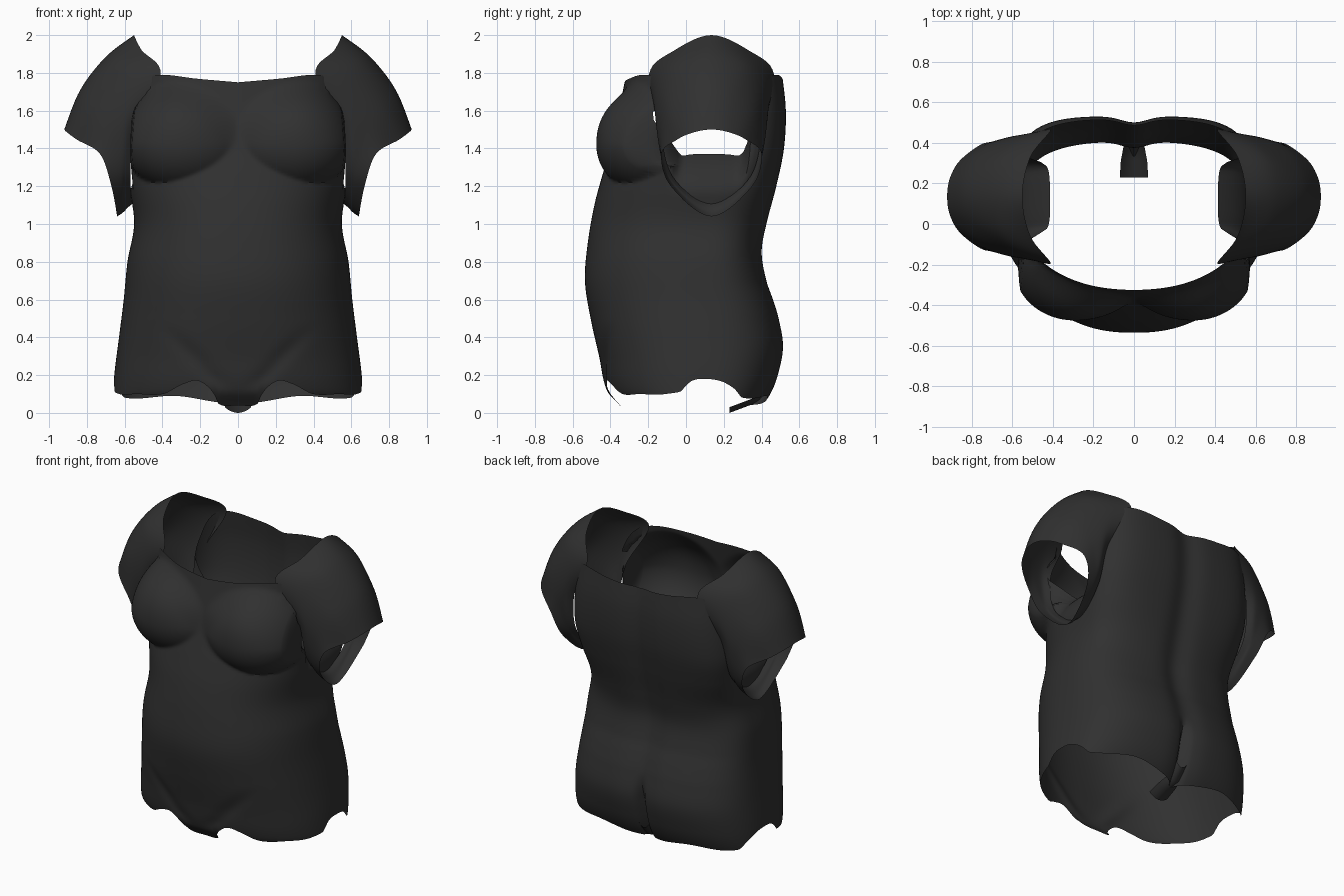
import bpy
import bmesh
import math
from mathutils import Vector

cube = bpy.data.objects.get("Cube")
if cube:
    bpy.data.objects.remove(cube, do_unlink=True)

fabric = bpy.data.materials.new("charcoal_fabric")
fabric.use_nodes = True
COLOUR = (0.03, 0.03, 0.03, 1)
fabric.diffuse_color = COLOUR
bsdf = fabric.node_tree.nodes["Principled BSDF"]
bsdf.inputs["Base Color"].default_value = COLOUR
bsdf.inputs["Roughness"].default_value = 0.8


def hermite(a, b, c, d, f):
    """Smooth spline between b and c."""
    return b + 0.5 * f * (c - a + f * (2 * a - 5 * b + 4 * c - d + f * (3 * (b - c) + d - a)))


def curve(table, u):
    """Smooth value at u through (position, value) pairs."""
    if u <= table[0][0]:
        return table[0][1]
    for i in range(len(table) - 1):
        (u0, a), (u1, b) = table[i], table[i + 1]
        if u <= u1:
            def slope(j):
                lo, hi = table[max(j - 1, 0)], table[min(j + 1, len(table) - 1)]
                return (hi[1] - lo[1]) / (hi[0] - lo[0])
            f, h = (u - u0) / (u1 - u0), u1 - u0
            return (a * (1 + 2 * f) * (1 - f) ** 2 + b * f * f * (3 - 2 * f)
                    + h * slope(i) * f * (1 - f) ** 2 - h * slope(i + 1) * f * f * (1 - f))
    return table[-1][1]


def smoothstep(lo, hi, u):
    f = min(max((u - lo) / (hi - lo), 0), 1)
    return f * f * (3 - 2 * f)


def soft_min(a, b, k):
    """Smaller value, with the join rounded over the width k."""
    h = min(max(.5 + .5 * (a - b) / k, 0), 1)
    return a + (b - a) * h - k * h * (1 - h)


def sheet(name, rows, closed):
    """Open surface through equal rows of points."""
    bm = bmesh.new()
    grid = [[bm.verts.new(p) for p in row] for row in rows]
    n = len(rows[0])
    for low, high in zip(grid, grid[1:]):
        for j in range(n if closed else n - 1):
            k = (j + 1) % n
            bm.faces.new((low[j], low[k], high[k], high[j]))
    mesh = bpy.data.meshes.new(name)
    bm.to_mesh(mesh)
    bm.free()
    mesh.materials.append(fabric)
    obj = bpy.data.objects.new(name, mesh)
    bpy.context.collection.objects.link(obj)
    bpy.ops.object.select_all(action="DESELECT")
    obj.select_set(True)
    bpy.context.view_layer.objects.active = obj
    bpy.ops.object.shade_smooth_by_angle(angle=math.radians(50))


# Torso outlines by height
WIDTH = [(0, .668), (.2, .655), (.4, .63), (.6, .605), (.8, .585), (1, .55),
         (1.2, .575), (1.4, .595), (1.8, .56)]
FRONT = [(0, -.31), (.05, -.36), (.12, -.42), (.3, -.46), (.5, -.505), (.7, -.535),
         (.9, -.52), (1.1, -.485), (1.25, -.445), (1.45, -.385), (1.6, -.355), (1.8, -.315)]
BACK = [(0, .38), (.1, .45), (.2, .49), (.35, .518), (.5, .495), (.6, .465), (.7, .43),
        (.85, .405), (1, .43), (1.2, .48), (1.4, .52), (1.6, .53), (1.8, .51)]
# Hem and top edge heights from the middle to the side
FRONT_HEM = [(0, .04), (.15, .045), (.2, .11), (.32, .17), (.45, .15), (.6, .1),
             (.8, .1), (.985, .11), (1, .18)]
BACK_HEM = [(0, .04), (.2, .06), (.5, .09), (.9, .08), (.97, .14), (1, .18)]
TOP = [(0, 1.75), (.4, 1.77), (.72, 1.79), (.85, 1.77), (.92, 1.7), (.955, 1.58),
       (.97, 1.48), (.985, 1.37), (1, 1.37)]
MID_Y = .08
HEM_TOP, CHEST = .25, 1.3


def torso_height(bottom, top, v):
    """Rows are level between the hem band and the chest."""
    if v < .1:
        return bottom + (HEM_TOP - bottom) * v / .1
    if v < .75:
        return HEM_TOP + (CHEST - HEM_TOP) * (v - .1) / .65
    return CHEST + (top - CHEST) * (v - .75) / .25


def torso_point(angle, v):
    c = math.cos(angle)
    s = abs(c)
    front = math.sin(angle) < 0
    z = torso_height(curve(FRONT_HEM if front else BACK_HEM, s), curve(TOP, s), v)
    x = curve(WIDTH, z) * c
    power = 2.3 if front else 2.8 + 1.2 * smoothstep(.9, 1.35, z)
    bulge = max(1 - s ** power, 0) ** (1 / power)
    y = MID_Y + (curve(FRONT if front else BACK, z) - MID_Y) * bulge
    if front:
        # Rounded bust, creased beneath and blended above
        rise = max(z - 1.42, 0)
        q = (((abs(x) - .29) / (.31 if abs(x) > .29 else .36)) ** 2
             + ((z - 1.42) / (.35 if rise else .26)) ** 2)
        if q < 1:
            bust = -.15 - .325 * (1 - q) ** (.42 + .8 * rise)
            blend = .005 + .08 * smoothstep(1.35, 1.58, z)
            y += (soft_min(y, bust, blend) - y) * (1 - smoothstep(.94, .985, s))
        # Soft fold between belly and thigh
        fold = abs(x) - (.1 + .9 * (z - .15))
        y += .012 * math.exp(-(fold / .06) ** 2) * smoothstep(.1, .2, z) * smoothstep(.5, .3, z)
    else:
        # Spine hollow and seat cleft
        y -= .03 * math.exp(-(x / .09) ** 2)
        y -= .05 * math.exp(-(x / .025) ** 2) * (1 - smoothstep(.3, .5, z))
    # Underarm edge curls inward
    curl = min(max(z - 1.14, 0) / .23, 1)
    x -= math.copysign(.18 * curl * curl * smoothstep(.965, .992, s), c)
    return Vector((x, y, z))


COLS, ROWS = 200, 120
sheet("torso", [[torso_point(2 * math.pi * j / COLS, i / ROWS) for j in range(COLS)]
                for i in range(ROWS + 1)], True)

# Sleeve half rings from neck edge to hem, each running from top to bottom
SLEEVE = [
    [(.55, .135, 2), (.51, -.06, 1.92), (.41, -.195, 1.795), (.545, -.14, 1.52),
     (.57, -.07, 1.25), (.555, .135, 1.11)],
    [(.7, .135, 1.885), (.665, -.04, 1.845), (.58, -.15, 1.74), (.6, -.155, 1.5),
     (.6, -.08, 1.24), (.58, .135, 1.09)],
    [(.835, .135, 1.71), (.815, .01, 1.68), (.75, -.1, 1.6), (.67, -.14, 1.43),
     (.62, -.08, 1.22), (.61, .135, 1.06)],
    [(.92, .135, 1.5), (.905, .04, 1.485), (.85, -.05, 1.445), (.73, -.13, 1.37),
     (.67, -.08, 1.2), (.64, .135, 1.04)],
]


def smooth_ring(half, steps=8):
    """Mirror a half ring front to back and round it."""
    pts = [Vector(p) for p in half]
    pts += [Vector((p.x, .27 - p.y, p.z)) for p in pts[-2:0:-1]]
    n = len(pts)
    return [hermite(pts[i - 1], pts[i], pts[(i + 1) % n], pts[(i + 2) % n], k / steps)
            for i in range(n) for k in range(steps)]


rings = [smooth_ring(half) for half in SLEEVE]
sleeve_rows = []
for i in range(3):
    for k in range(8 if i < 2 else 9):
        a, b, c, d = rings[max(i - 1, 0)], rings[i], rings[i + 1], rings[min(i + 2, 3)]
        sleeve_rows.append([hermite(*p, k / 8) for p in zip(a, b, c, d)])

for label, sign in (("left", 1), ("right", -1)):
    sheet(label + "_sleeve", [[(sign * p.x, p.y, p.z) for p in row][::sign]
                              for row in sleeve_rows], True)

# Narrow curved tab under the seat
TAB = [(.04, .45, .13), (.05, .39, .06), (.065, .31, .03), (.07, .23, 0)]
sheet("seat_tab", [[(w * u / 4, y, z + .03 * (u / 4) ** 2) for u in range(-4, 5)]
                   for w, y, z in TAB], False)
